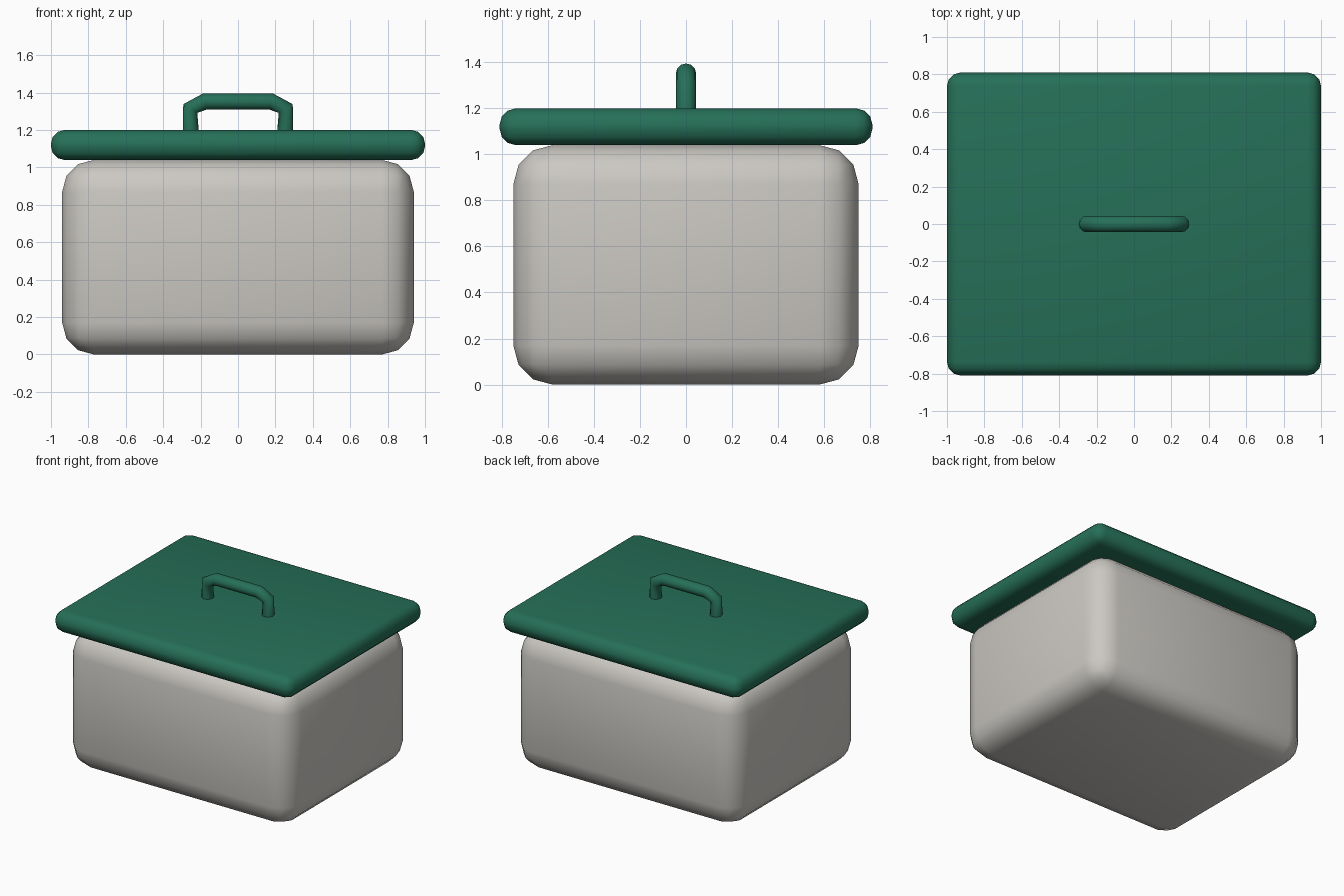
import bpy

default = bpy.data.objects.get("Cube")
if default:
    bpy.data.objects.remove(default, do_unlink=True)


def material(name, rgb):
    mat = bpy.data.materials.new(name)
    mat.use_nodes = True
    colour = (*rgb, 1.0)
    mat.diffuse_color = colour
    mat.node_tree.nodes["Principled BSDF"].inputs["Base Color"].default_value = colour
    return mat


def rounded_box(name, size, bottom, radius, mat):
    """Box standing on the given height, all edges rounded."""
    bpy.ops.mesh.primitive_cube_add(size=1, location=(0, 0, bottom + size[2] / 2))
    obj = bpy.context.object
    obj.name = name
    obj.scale = size
    bpy.ops.object.transform_apply(location=False, rotation=False, scale=True)
    bevel = obj.modifiers.new("rounded_edges", "BEVEL")
    bevel.width = radius
    bevel.segments = 3
    bevel.limit_method = "NONE"
    bpy.ops.object.shade_smooth()
    obj.data.materials.append(mat)
    return obj


def tube(name, points, radius, mat):
    """Round bar following a path of straight pieces."""
    curve = bpy.data.curves.new(name, "CURVE")
    curve.dimensions = "3D"
    curve.bevel_depth = radius
    curve.bevel_resolution = 4
    curve.use_fill_caps = True
    spline = curve.splines.new("POLY")
    spline.points.add(len(points) - 1)
    for point, (x, z) in zip(spline.points, points):
        point.co = (x, 0, z, 1)
    spline.use_smooth = True
    curve.materials.append(mat)
    obj = bpy.data.objects.new(name, curve)
    bpy.context.collection.objects.link(obj)
    bpy.ops.object.select_all(action="DESELECT")
    obj.select_set(True)
    bpy.context.view_layer.objects.active = obj
    bpy.ops.object.convert(target="MESH")
    return obj


cream = material("warm grey", (0.60, 0.58, 0.545))
green = material("dark green", (0.019, 0.16, 0.097))

# Container and lid
rounded_box("container_body", (1.88, 1.5, 1.04), 0, 0.17, cream)
rounded_box("lid", (2.0, 1.62, 0.16), 1.04, 0.072, green)

# Lid handle: one half of the path, mirrored
half = [(0.252, 1.17), (0.255, 1.315), (0.178, 1.352)]
path = half + [(-x, z) for x, z in reversed(half)]
tube("lid_handle", path, 0.044, green)
